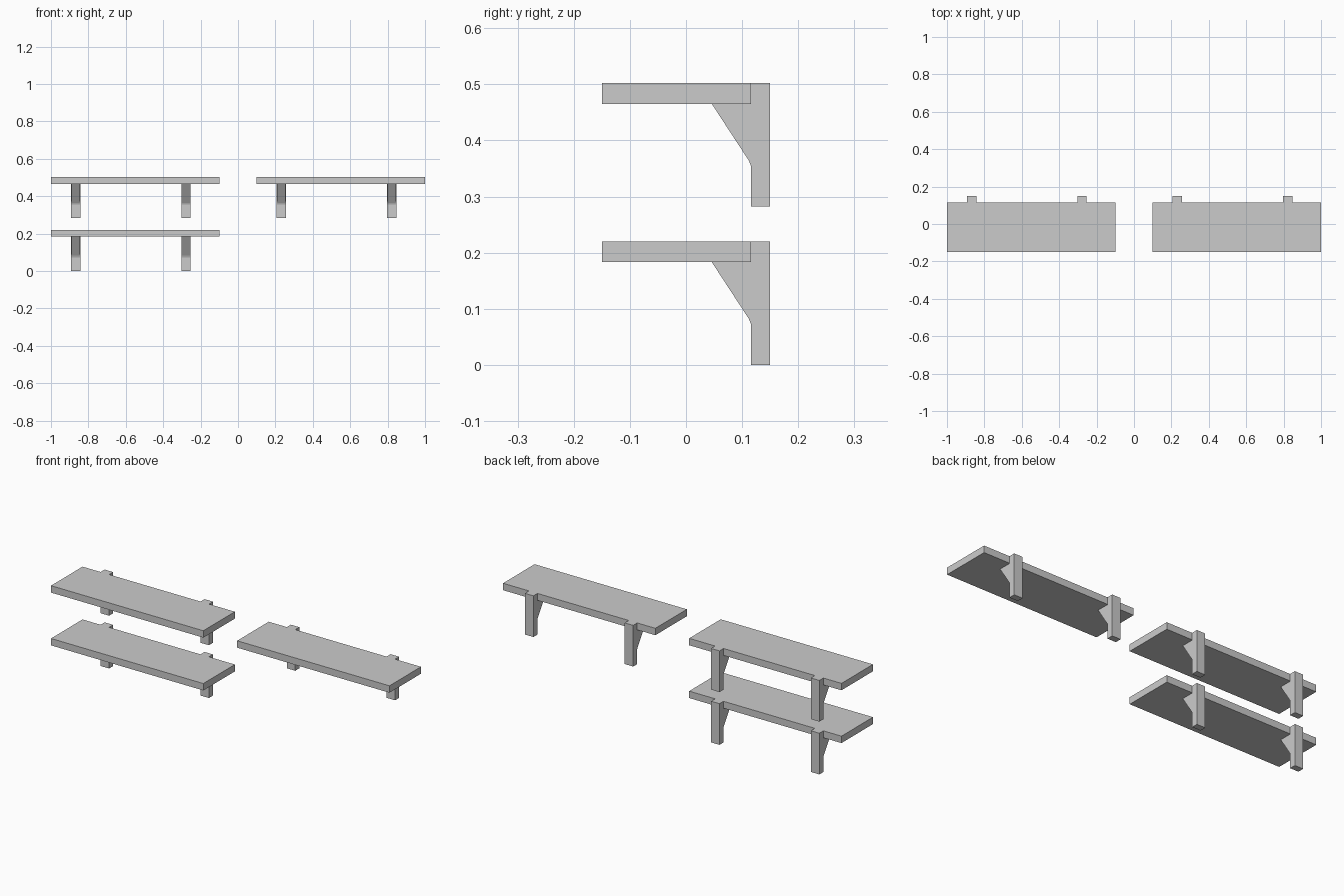
import bpy

if "Cube" in bpy.data.objects:
    bpy.data.objects.remove(bpy.data.objects["Cube"])

# Side outline (y, z) extruded along x
def extrude_profile(name, pts, x0, x1):
    n = len(pts)
    verts = [(x, y, z) for x in (x0, x1) for y, z in pts]
    faces = [tuple(reversed(range(n))), tuple(range(n, 2 * n))]
    faces += [(i, (i + 1) % n, n + (i + 1) % n, n + i) for i in range(n)]
    mesh = bpy.data.meshes.new(name)
    mesh.from_pydata(verts, [], faces)
    obj = bpy.data.objects.new(name, mesh)
    bpy.context.collection.objects.link(obj)
    return obj


def rect(y0, y1, z0, z1):
    return [(y0, z0), (y1, z0), (y1, z1), (y0, z1)]


BACK = 0.116     # rear edge of the board, front of the uprights
HEIGHT = 0.22    # height of one shelf unit
UNDER = 0.183    # underside of the board


def shelf(label, x, z):
    # Board
    board = extrude_profile(label + "_board", rect(-0.15, BACK, UNDER, HEIGHT), -0.45, 0.45)
    board.location = (x, 0, z)
    for side, cx in (("left", -0.318), ("right", 0.272)):
        # Wall upright
        upright = extrude_profile(f"{label}_{side}_upright", rect(BACK, 0.15, 0, HEIGHT),
                                  cx - 0.025, cx + 0.025)
        # Diagonal brace under the board
        brace = extrude_profile(f"{label}_{side}_brace",
                                [(0.046, UNDER), (0.112, 0.082), (BACK, 0.072), (BACK, UNDER)],
                                cx - 0.023, cx + 0.023)
        for part in (upright, brace):
            part.location = (x, 0, z)


shelf("lower_left_shelf", -0.55, 0)
shelf("upper_left_shelf", -0.55, 0.282)
shelf("upper_right_shelf", 0.55, 0.282)
